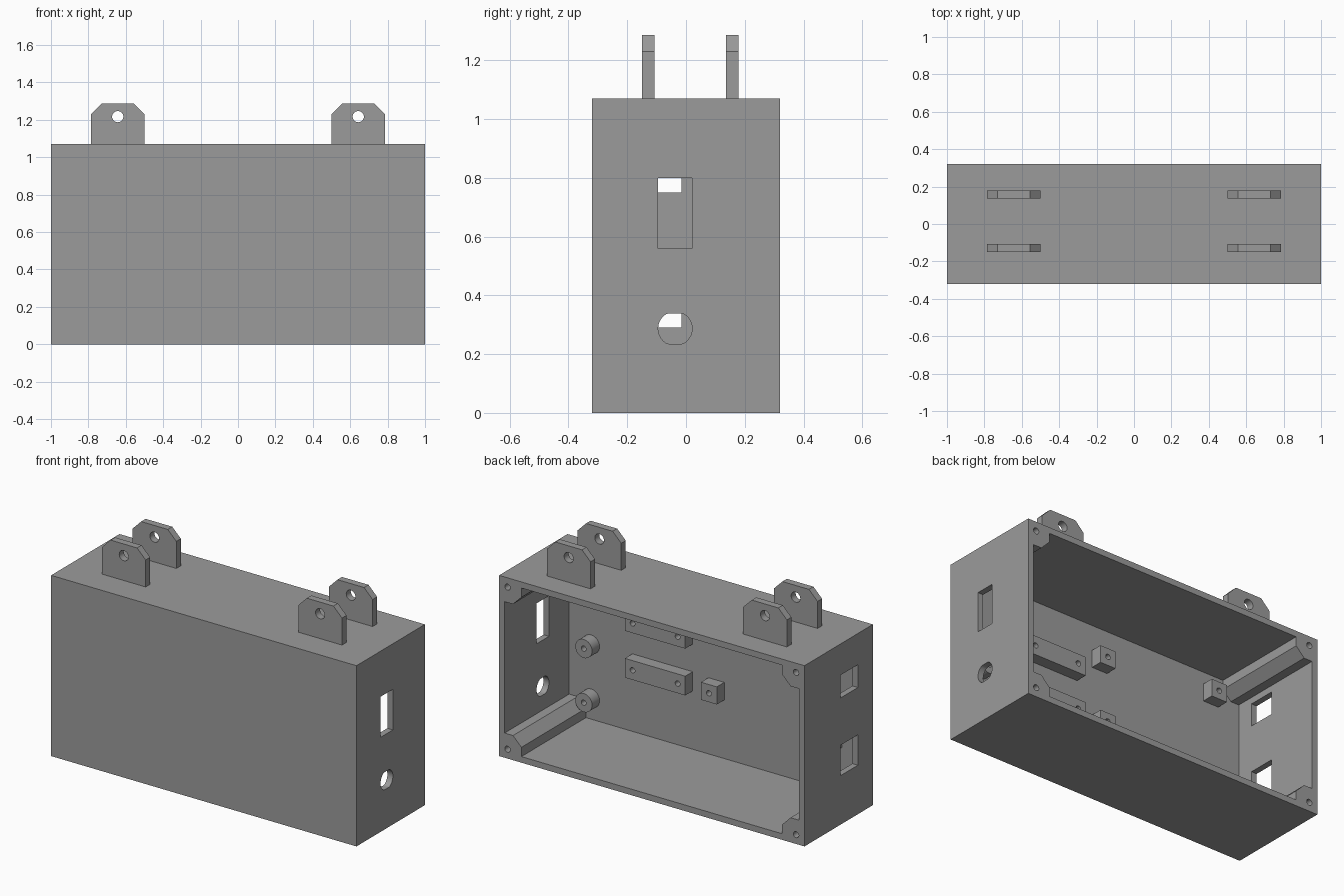
import bpy, bmesh, math
from mathutils import Vector

if "Cube" in bpy.data.objects:
    bpy.data.objects.remove(bpy.data.objects["Cube"])

W, D, H, T = 1.0, 0.32, 1.07, 0.036      # half width, half depth, height, wall
grey = bpy.data.materials.new("housing_grey")
grey.diffuse_color = (0.33, 0.33, 0.33, 1)
grey.use_nodes = True
grey.node_tree.nodes["Principled BSDF"].inputs["Base Color"].default_value = grey.diffuse_color


def rect(a0, a1, b0, b1):
    return [(a0, b0), (a1, b0), (a1, b1), (a0, b1)]


def circle(a, b, r, n=32, flat=None):
    """Circle outline, optionally flattened at top and bottom."""
    f = r if flat is None else flat
    return [(a + r * math.cos(2 * math.pi * i / n),
             b + max(-f, min(f, r * math.sin(2 * math.pi * i / n)))) for i in range(n)]


def prism(name, parts):
    """Each part: (axis, outline, low, high). Outline is (x, z) for axis y, (y, z) for axis x."""
    bm = bmesh.new()
    for axis, pts, lo, hi in parts:
        def at(p, t):
            return Vector((p[0], t, p[1])) if axis == 'y' else Vector((t, p[0], p[1]))
        a = [bm.verts.new(at(p, lo)) for p in pts]
        b = [bm.verts.new(at(p, hi)) for p in pts]
        bm.faces.new(a)
        bm.faces.new(b[::-1])
        for i in range(len(pts)):
            j = (i + 1) % len(pts)
            bm.faces.new((a[i], b[i], b[j], a[j]))
    bmesh.ops.recalc_face_normals(bm, faces=bm.faces[:])
    me = bpy.data.meshes.new(name)
    bm.to_mesh(me)
    bm.free()
    ob = bpy.data.objects.new(name, me)
    bpy.context.collection.objects.link(ob)
    me.materials.append(grey)
    return ob


def activate(ob):
    bpy.ops.object.select_all(action='DESELECT')
    ob.select_set(True)
    bpy.context.view_layer.objects.active = ob


def cut(ob, parts):
    cutter = prism("cutter", parts)
    cutter.hide_render = True
    mod = ob.modifiers.new("cut", 'BOOLEAN')
    mod.operation, mod.solver, mod.object = 'DIFFERENCE', 'EXACT', cutter
    activate(ob)
    bpy.ops.object.modifier_apply(modifier=mod.name)
    bpy.data.objects.remove(cutter)


def finish(ob):
    activate(ob)
    bpy.ops.object.shade_smooth_by_angle(angle=math.radians(30))


# Housing: open at the back, chamfered screw posts in the corners
case = prism("housing", [('y', rect(-W, W, 0, H), -D, D)])
mid, ix, iz = H / 2, W - T, H / 2 - T
post, bevel = 0.11, 0.055
corner = [(ix, iz - post), (ix - post + bevel, iz - post),
          (ix - post, iz - post + bevel), (ix - post, iz)]
cavity = []
for sx, sz in ((1, 1), (-1, 1), (-1, -1), (1, -1)):
    pts = [(sx * x, mid + sz * z) for x, z in corner]
    cavity += pts if sx * sz > 0 else pts[::-1]
cut(case, [('y', cavity, -D + T, D + 0.1)])

# Screw holes in the corner posts
e = 0.055
cut(case, [('y', circle(sx * (W - e), mid + sz * (mid - e), 0.018, 20), 0.0, D + 0.1)
           for sx in (1, -1) for sz in (1, -1)])

# Side openings: slot and flattened round hole on one end, two windows on the other
cut(case, [('x', rect(-0.095, 0.02, 0.56, 0.80), W - 0.06, W + 0.1),
           ('x', circle(-0.037, 0.287, 0.058, flat=0.052), W - 0.06, W + 0.1),
           ('x', rect(-0.18, -0.016, 0.75, 0.885), -W - 0.1, -W + 0.06),
           ('x', rect(-0.18, -0.016, 0.29, 0.47), -W - 0.1, -W + 0.06)])
finish(case)

# Mounting lugs on the top
for x in (-0.643, 0.643):
    for y in (-0.15, 0.137):
        h, c, top = 0.143, 0.056, 1.286
        outline = [(x - h, H - 0.005), (x + h, H - 0.005), (x + h, top - c),
                   (x + h - c, top), (x - h + c, top), (x - h, top - c)]
        lug = prism("mounting_lug", [('y', outline, y, y + 0.042)])
        cut(lug, [('y', circle(x, 1.217, 0.03), y - 0.05, y + 0.1)])
        finish(lug)

# Internal mounts on the inside of the front wall, each with blind screw holes
base, tip = -D + T - 0.005, -D + T + 0.07


def mount(name, outline, holes):
    ob = prism(name, [('y', outline, base, tip)])
    cut(ob, [('y', circle(x, z, 0.016, 20), tip - 0.055, tip + 0.05) for x, z in holes])
    finish(ob)


for z in (0.16, 0.48):
    mount("round_standoff", circle(0.82, z, 0.055), [(0.82, z)])
for z in (0.438, 0.715):
    mount("mounting_bar", rect(0.155, 0.55, z - 0.057, z + 0.057), [(0.205, z), (0.50, z)])
for x, z in ((0.0, 0.435), (0.0, 0.83), (-0.77, 0.91), (-0.77, 0.36)):
    mount("square_standoff", rect(x - 0.052, x + 0.052, z - 0.052, z + 0.052), [(x, z)])
